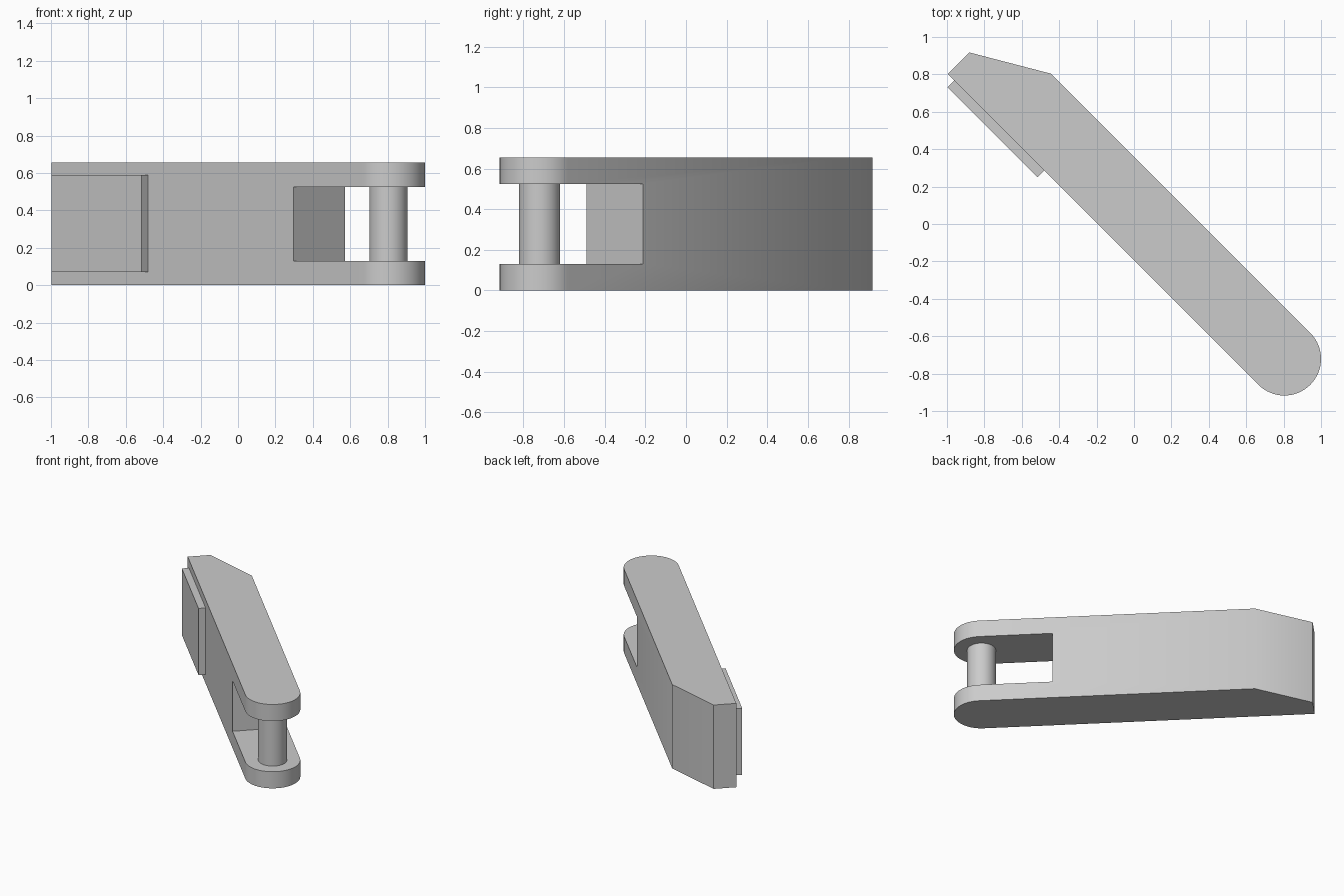
import bpy, bmesh
from math import pi, sin, cos, radians
from mathutils import Matrix

cube = bpy.data.objects.get("Cube")
if cube:
    bpy.data.objects.remove(cube, do_unlink=True)

grey = bpy.data.materials.new("light grey")
grey.use_nodes = True
colour = (0.6, 0.6, 0.6, 1)
grey.diffuse_color = colour
grey.node_tree.nodes["Principled BSDF"].inputs["Base Color"].default_value = colour

# Arm frame: origin at the pin, +x along the arm to its tip, +y to the plate side
FRAME = Matrix.Translation((0.804, -0.721, 0)) @ Matrix.Rotation(radians(135), 4, "Z")
RADIUS, HEIGHT = 0.196, 0.655
SLOT_LOW, SLOT_HIGH, SLOT_END = 0.13, 0.525, 0.523


def prism(name, outline, low, high):
    """Extrude a flat outline in the arm frame from low to high."""
    bm = bmesh.new()
    face = bm.faces.new([bm.verts.new((x, y, low)) for x, y in outline])
    top = bmesh.ops.extrude_face_region(bm, geom=[face])["geom"]
    bmesh.ops.translate(bm, vec=(0, 0, high - low),
                        verts=[v for v in top if isinstance(v, bmesh.types.BMVert)])
    bmesh.ops.recalc_face_normals(bm, faces=bm.faces)
    bm.transform(FRAME)
    mesh = bpy.data.meshes.new(name)
    bm.to_mesh(mesh)
    bm.free()
    mesh.materials.append(grey)
    obj = bpy.data.objects.new(name, mesh)
    bpy.context.collection.objects.link(obj)
    return obj


def arc(radius, start, end, steps):
    angles = [start + (end - start) * i / steps for i in range(steps + 1)]
    return [(radius * cos(a), radius * sin(a)) for a in angles]


def box(x0, x1, y0, y1):
    return [(x0, y0), (x1, y0), (x1, y1), (x0, y1)]


# Arm with a round fork end and a bevelled tip
tip = [(1.96, -RADIUS), (2.35, 0.033), (2.35, RADIUS)]
arm = prism("arm", arc(RADIUS, pi / 2, 3 * pi / 2, 32) + tip, 0, HEIGHT)

# Slot between the fork prongs
cutter = prism("slot_cutter", box(-0.5, SLOT_END, -0.5, 0.5), SLOT_LOW, SLOT_HIGH)
cutter.hide_render = True
cut = arm.modifiers.new("slot", "BOOLEAN")
cut.operation, cut.solver, cut.object = "DIFFERENCE", "EXACT", cutter
bpy.context.view_layer.objects.active = arm
bpy.ops.object.modifier_apply(modifier=cut.name)
bpy.data.objects.remove(cutter, do_unlink=True)

# Pin across the fork
pin = prism("pin", arc(0.102, 0, 2 * pi, 40)[:-1], SLOT_LOW, SLOT_HIGH)

# Raised pad on the side near the tip
pad = prism("side_pad", box(1.62, 2.3, RADIUS, 0.247), 0.07, 0.59)

# Smooth the round parts, keep the corners crisp
bpy.ops.object.select_all(action="DESELECT")
for part in (arm, pin, pad):
    part.select_set(True)
bpy.ops.object.shade_smooth_by_angle(angle=radians(31))
